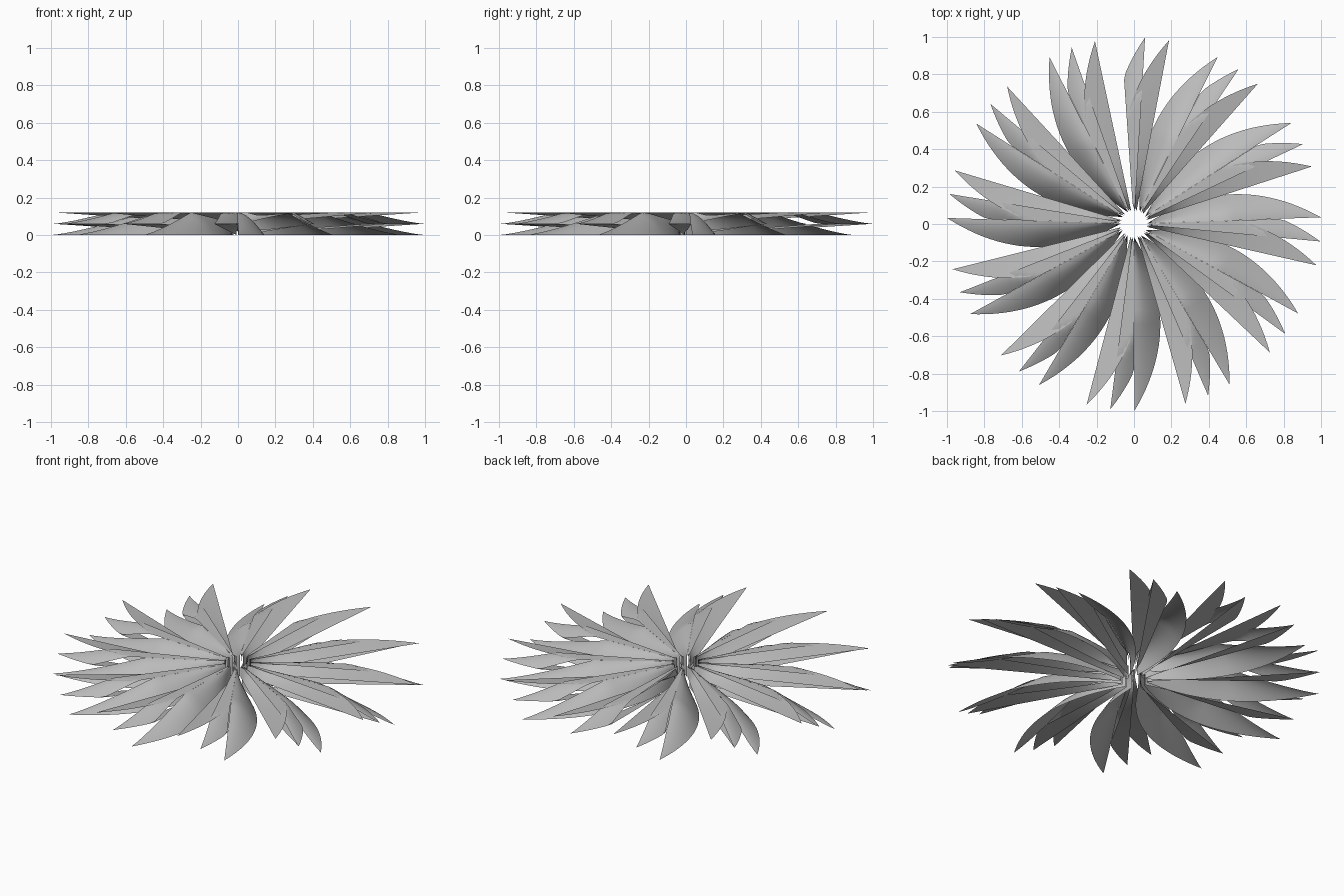
import bpy
import bmesh
from math import radians, sin
from mathutils import Matrix, Vector

cube = bpy.data.objects.get("Cube")
if cube:
    bpy.data.objects.remove(cube, do_unlink=True)

GROUPS = 12
PITCH = 30.65        # turn between petal groups, clockwise
STEP = 7.4           # turn between tips inside a group
LAYER = 0.06         # height between tips
TOP = 2 * LAYER
INNER, OUTER = 0.07, 1.0
BULGE = 0.14
ALONG, ACROSS = 24, 6

grey = bpy.data.materials.new("soft grey")
grey.use_nodes = True
grey.diffuse_color = (0.5, 0.5, 0.5, 1)
grey.node_tree.nodes["Principled BSDF"].inputs["Base Color"].default_value = (0.5, 0.5, 0.5, 1)


def rising_height(level, r, s):
    """Steep sheet: arched up from its level outer curve, capped at the top."""
    ridge = TOP * min(1, 2 * (1 - r)) ** 1.3
    return min(TOP, level * LAYER + ridge * (1 - s ** 1.7))


def falling_height(level, r, s):
    """Shallow sheet: slopes down from its level outer curve to the straight edge."""
    return level * LAYER - LAYER * (OUTER - r) / (OUTER - INNER) * (1 - s)


def add_petal(bm, start, level, height):
    """Half-lens sheet between a straight ray and a curve, ending at the first ray."""
    turn = Matrix.Rotation(radians(start - STEP * level), 3, "Z")
    rows = []
    for i in range(ALONG + 1):
        t = i / ALONG
        r = INNER + (OUTER - INNER) * t
        side = BULGE * 4 * t * (1 - t)
        reach = 1
        if level and side > 0:
            reach = min(1, r * sin(radians(STEP * level)) / side)
        row = []
        for j in range(ACROSS + 1):
            s = reach * j / ACROSS
            row.append(bm.verts.new(turn @ Vector((r, side * s, height(level, r, s)))))
        rows.append(row)
    for a, b in zip(rows, rows[1:]):
        for j in range(ACROSS):
            bm.faces.new((a[j], b[j], b[j + 1], a[j + 1]))


def build_group(index):
    bm = bmesh.new()
    start = 94 - PITCH * index
    # the first group has no low petal
    if index:
        add_petal(bm, start, 0, rising_height)
    add_petal(bm, start, 1, rising_height)
    add_petal(bm, start, 1, falling_height)
    add_petal(bm, start, 2, falling_height)
    bmesh.ops.dissolve_degenerate(bm, edges=bm.edges, dist=0.00001)
    mesh = bpy.data.meshes.new("petal_group")
    bm.to_mesh(mesh)
    bm.free()
    mesh.materials.append(grey)
    for poly in mesh.polygons:
        poly.use_smooth = True
    obj = bpy.data.objects.new(f"petal_group_{index + 1}", mesh)
    bpy.context.collection.objects.link(obj)


for k in range(GROUPS):
    build_group(k)
